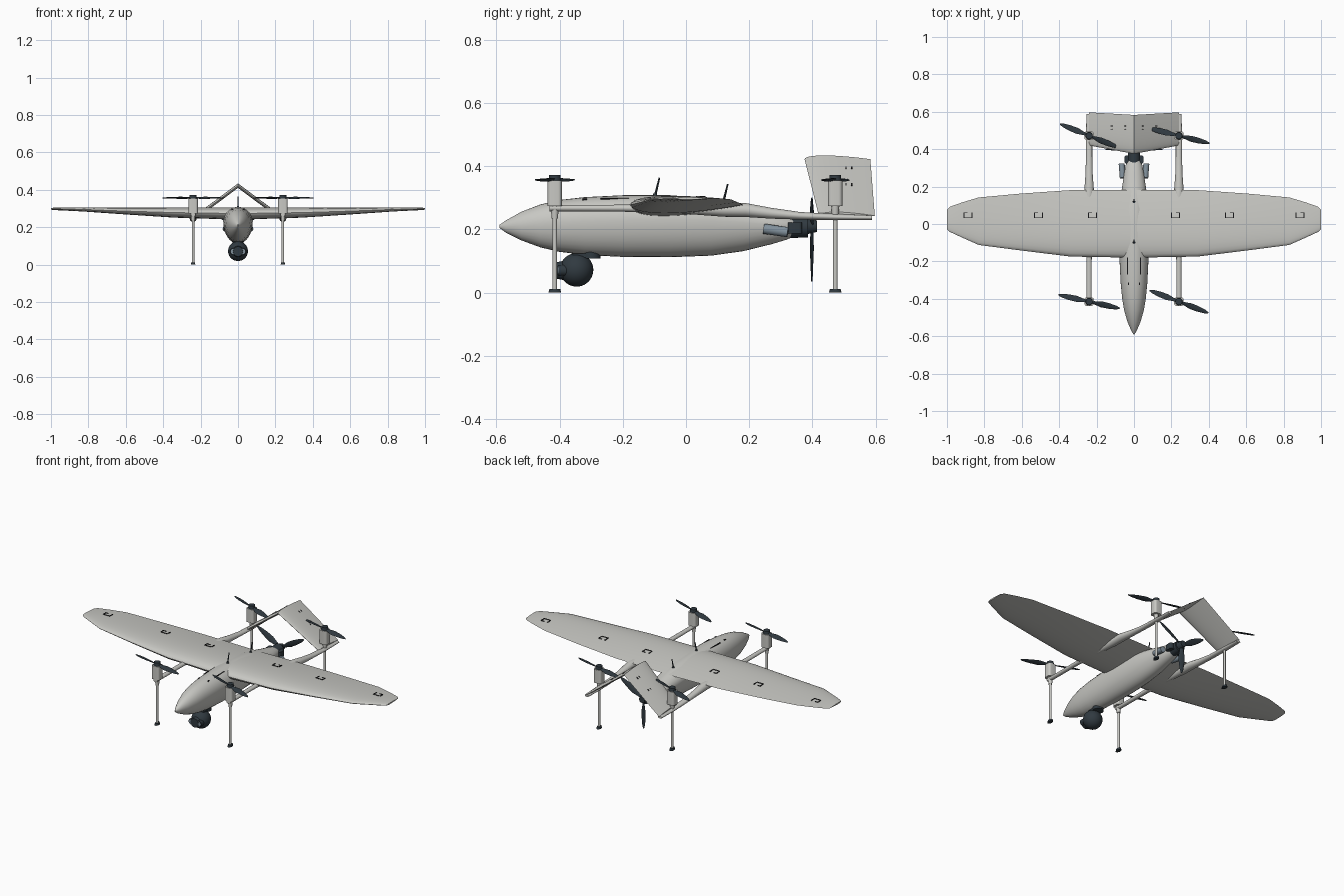
import bpy, bmesh, math
from mathutils import Vector, Matrix

cube = bpy.data.objects.get("Cube")
if cube:
    bpy.data.objects.remove(cube, do_unlink=True)


def material(name, rgb):
    m = bpy.data.materials.new(name)
    m.use_nodes = True
    m.diffuse_color = (*rgb, 1)
    bsdf = next(n for n in m.node_tree.nodes if n.type == 'BSDF_PRINCIPLED')
    bsdf.inputs["Base Color"].default_value = (*rgb, 1)
    return m


GREY = material("light grey", (0.58, 0.58, 0.55))
DARK = material("dark slate", (0.03, 0.042, 0.052))
STEEL = material("blue steel", (0.22, 0.28, 0.33))
BLACK = material("black", (0.008, 0.008, 0.009))


def finish(name, bm, mat, angle=35):
    bmesh.ops.recalc_face_normals(bm, faces=bm.faces[:])
    me = bpy.data.meshes.new(name)
    bm.to_mesh(me)
    bm.free()
    me.materials.append(mat)
    ob = bpy.data.objects.new(name, me)
    bpy.context.collection.objects.link(ob)
    bpy.ops.object.select_all(action='DESELECT')
    ob.select_set(True)
    bpy.context.view_layer.objects.active = ob
    bpy.ops.object.shade_smooth_by_angle(angle=math.radians(angle))
    return ob


def loft(name, rings, mat, angle=35):
    """Skin a row of closed rings and cap both ends."""
    bm = bmesh.new()
    vs = [[bm.verts.new(p) for p in r] for r in rings]
    n = len(vs[0])
    for a, b in zip(vs, vs[1:]):
        for i in range(n):
            j = (i + 1) % n
            bm.faces.new((a[i], a[j], b[j], b[i]))
    bm.faces.new(vs[0])
    bm.faces.new(vs[-1])
    return finish(name, bm, mat, angle)


def tube(name, p, q, r1, r2, mat, seg=24, squash=1):
    """Cylinder or cone from p to q; squash scales its x width."""
    p, q = Vector(p), Vector(q)
    d = q - p
    bm = bmesh.new()
    bmesh.ops.create_cone(bm, cap_ends=True, segments=seg, radius1=r1, radius2=r2, depth=d.length)
    rot = Vector((0, 0, 1)).rotation_difference(d).to_matrix().to_4x4()
    bm.transform(Matrix.Translation((p + q) / 2) @ Matrix.Diagonal((squash, 1, 1, 1)) @ rot)
    return finish(name, bm, mat)


def box(name, c, size, mat, bevel=0, rot=Matrix()):
    bm = bmesh.new()
    bmesh.ops.create_cube(bm, size=1)
    bm.transform(Matrix.Diagonal((*size, 1)))
    if bevel:
        up = [e for e in bm.edges if abs(e.verts[0].co.z - e.verts[1].co.z) > 1e-4]
        bmesh.ops.bevel(bm, geom=up, offset=bevel, segments=5, profile=0.5, affect='EDGES')
    bm.transform(Matrix.Translation(c) @ rot)
    return finish(name, bm, mat)


def ball(name, c, r, mat):
    bm = bmesh.new()
    bmesh.ops.create_uvsphere(bm, u_segments=32, v_segments=20, radius=r)
    bm.transform(Matrix.Translation(c))
    return finish(name, bm, mat)


def sample(table, t):
    """Linear interpolation in rows keyed by their first value."""
    for a, b in zip(table, table[1:]):
        if t <= b[0]:
            f = (t - a[0]) / (b[0] - a[0])
            return [u + (v - u) * f for u, v in zip(a[1:], b[1:])]
    return table[-1][1:]


def foil_half(f):
    """Half thickness of an airfoil at chord fraction f, peak about 0.5."""
    return 5 * (0.2969 * math.sqrt(f) - 0.126 * f - 0.3516 * f**2 + 0.2843 * f**3 - 0.1036 * f**4)


def foil_ring(x, le, te, z, thick, n=14):
    fr = [(1 - math.cos(math.pi * i / n)) / 2 for i in range(n + 1)]
    up = [(x, le + (te - le) * f, z + thick * foil_half(f)) for f in fr]
    low = [(x, le + (te - le) * f, z - thick * foil_half(f)) for f in fr[1:-1]]
    return up + low[::-1]


# Fuselage: y, half width, bottom, widest height, top
body = [(-0.59, 0.003, 0.205, 0.21, 0.214), (-0.57, 0.015, 0.19, 0.21, 0.228),
        (-0.52, 0.036, 0.165, 0.213, 0.256), (-0.46, 0.053, 0.143, 0.218, 0.279),
        (-0.40, 0.063, 0.129, 0.222, 0.293), (-0.32, 0.071, 0.119, 0.225, 0.302),
        (-0.20, 0.077, 0.113, 0.228, 0.308), (-0.05, 0.079, 0.112, 0.23, 0.308),
        (0.08, 0.075, 0.117, 0.228, 0.298), (0.18, 0.066, 0.131, 0.222, 0.275),
        (0.27, 0.053, 0.153, 0.215, 0.252), (0.32, 0.043, 0.168, 0.211, 0.242),
        (0.345, 0.030, 0.18, 0.21, 0.233)]
rings = []
for y, w, zb, zm, zt in body:
    ring = []
    for i in range(32):
        a = math.tau * i / 32
        s = math.sin(a)
        ring.append((w * math.cos(a), y, zm + s * ((zt - zm) if s > 0 else (zm - zb))))
    rings.append(ring)
loft("fuselage", rings, GREY, 50)

# Main wing: x, leading edge, trailing edge, middle height, thickness
wing = [(0, -0.18, 0.183, 0.273, 0.066), (0.34, -0.174, 0.181, 0.278, 0.054),
        (0.60, -0.142, 0.163, 0.286, 0.036), (0.83, -0.112, 0.142, 0.295, 0.022),
        (0.92, -0.072, 0.115, 0.297, 0.017), (0.985, -0.042, 0.092, 0.298, 0.013),
        (1.0, -0.028, 0.075, 0.298, 0.008)]
spans = [(-r[0], *r[1:]) for r in wing[:0:-1]] + wing
loft("wing", [foil_ring(*r) for r in spans], GREY, 50)


def wing_top(x, y):
    le, te, z, t = sample(wing, abs(x))
    return z + t * foil_half((y - le) / (te - le))


# Servo hatch outlines on the wing
for side in (-1, 1):
    for x in (0.222, 0.51, 0.888):
        for dx, dy, w, d in ((0, -0.014, 0.042, 0.004), (-0.021, 0, 0.005, 0.028),
                             (0.021, 0.0, 0.005, 0.028), (0.012, 0.013, 0.018, 0.004)):
            px, py = side * (x + dx), 0.047 + dy
            box("wing_hatch_line", (px, py, wing_top(px, py)), (w, d, 0.005), BLACK)

# Inverted V tail and its hatch marks
tail = [(0, 0.375, 0.583, 0.422, 0.024), (0.24, 0.42, 0.597, 0.243, 0.024)]
loft("v_tail", [foil_ring(-0.24, *tail[1][1:]), foil_ring(*tail[0]), foil_ring(*tail[1])], GREY, 50)
for side in (-1, 1):
    for x in (0.048, 0.12):
        le, te, z, t = sample(tail, x)
        z += t * foil_half((0.515 - le) / (te - le))
        slope = Matrix.Rotation(side * math.atan(0.179 / 0.24), 4, 'Y')
        for dy in (-0.009, 0.009):
            box("tail_hatch_line", (side * x, 0.515 + dy, z), (0.012, 0.004, 0.004), BLACK, rot=slope)


def propeller(name, centre, length, rot, count, chord):
    """Twisted blades in the xy plane around centre, turned by rot."""
    for k in range(count):
        m = Matrix.Translation(centre) @ rot @ Matrix.Rotation(math.tau * k / count, 4, 'Z')
        rings = []
        for f, c, tw in ((0.05, 0.4, 30), (0.2, 0.6, 26), (0.4, 1, 20), (0.65, 0.9, 14),
                         (0.88, 0.6, 10), (1, 0.2, 8)):
            t = math.radians(tw)
            ring = []
            for i in range(10):
                a = math.tau * i / 10
                u, v = c * chord / 2 * math.cos(a), 0.0025 * math.sin(a)
                ring.append(m @ Vector((f * length, u * math.cos(t) - v * math.sin(t),
                                        u * math.sin(t) + v * math.cos(t))))
            rings.append(ring)
        loft(name, rings, DARK)


# Booms, lift motors, legs and feet on both sides
boom = [(-0.432, 0.013, 0.267, 0.010), (-0.2, 0.014, 0.267, 0.011), (0.0, 0.016, 0.264, 0.015),
        (0.12, 0.024, 0.262, 0.022), (0.19, 0.025, 0.261, 0.022), (0.27, 0.019, 0.251, 0.017),
        (0.36, 0.017, 0.243, 0.012), (0.47, 0.017, 0.239, 0.010), (0.588, 0.014, 0.237, 0.007)]
turns = {(-1, -0.415): -12.5, (1, -0.415): -21, (-1, 0.472): -22, (1, 0.472): -14}
for side in (-1, 1):
    x = 0.24 * side
    loft("boom", [[(x + w * math.cos(math.tau * i / 20), y, z + h * math.sin(math.tau * i / 20))
                   for i in range(20)] for y, w, z, h in boom], GREY)
    for y in (-0.415, 0.472):
        box("motor_pod", (x, y, 0.314), (0.05, 0.045, 0.08), GREY, 0.012)
        tube("lift_motor", (x, y, 0.35), (x, y, 0.372), 0.02, 0.018, DARK)
        propeller("lift_propeller", (x, y, 0.357), 0.168,
                  Matrix.Rotation(math.radians(turns[side, y]), 4, 'Z'), 2, 0.034)
        tube("leg", (x, y, 0.006), (x, y, 0.29), 0.007, 0.007, GREY)
        tube("leg_collar", (x, y, 0.235), (x, y, 0.275), 0.010, 0.013, GREY)
        tube("foot", (x, y, 0), (x, y, 0.012), 0.02, 0.017, DARK, squash=0.6)

# Rear engine, exhausts and pusher propeller
tube("engine", (0, 0.30, 0.205), (0, 0.385, 0.207), 0.034, 0.032, DARK)
box("engine_cylinders", (0, 0.345, 0.205), (0.1, 0.045, 0.035), DARK, 0.01)
tube("spinner", (0, 0.38, 0.21), (0, 0.415, 0.21), 0.026, 0.018, DARK)
propeller("pusher_propeller", (0, 0.398, 0.21), 0.175,
          Matrix.Rotation(math.radians(90), 4, 'X') @ Matrix.Rotation(math.radians(-90), 4, 'Z'),
          3, 0.036)
for side in (-1, 1):
    tube("exhaust", (side * 0.066, 0.322, 0.191), (side * 0.06, 0.246, 0.202), 0.016, 0.016, STEEL)

# Camera ball under the nose
tube("camera_mount", (0, -0.30, 0.108), (0, -0.30, 0.128), 0.03, 0.03, DARK)
box("camera_bracket", (0, -0.325, 0.117), (0.05, 0.07, 0.012), DARK, 0.01)
ball("camera_ball", (0, -0.346, 0.072), 0.053, DARK)
tube("camera_face", (0, -0.409, 0.07), (0, -0.37, 0.07), 0.026, 0.034, DARK)
for dx, r in ((-0.024, 0.014), (0.024, 0.014)):
    tube("camera_lens_ring", (dx, -0.404, 0.07), (dx, -0.37, 0.07), r + 0.004, r + 0.004, DARK)
    tube("camera_lens", (dx, -0.407, 0.07), (dx, -0.40, 0.07), r, r, STEEL)

# Antennas and top hatch seams
for y in (-0.098, 0.118):
    z = wing_top(0, y)
    tube("antenna", (0, y, z), (0, y + 0.014, z + 0.058), 0.004, 0.0025, DARK, 10)
    tube("antenna_base", (0, y, z - 0.004), (0, y, z + 0.008), 0.008, 0.006, DARK, 16)
for side in (-1, 1):
    box("hatch_seam", (side * 0.035, -0.225, 0.297), (0.004, 0.09, 0.006), BLACK)
    box("hatch_latch", (side * 0.03, -0.32, 0.294), (0.006, 0.014, 0.006), BLACK)
